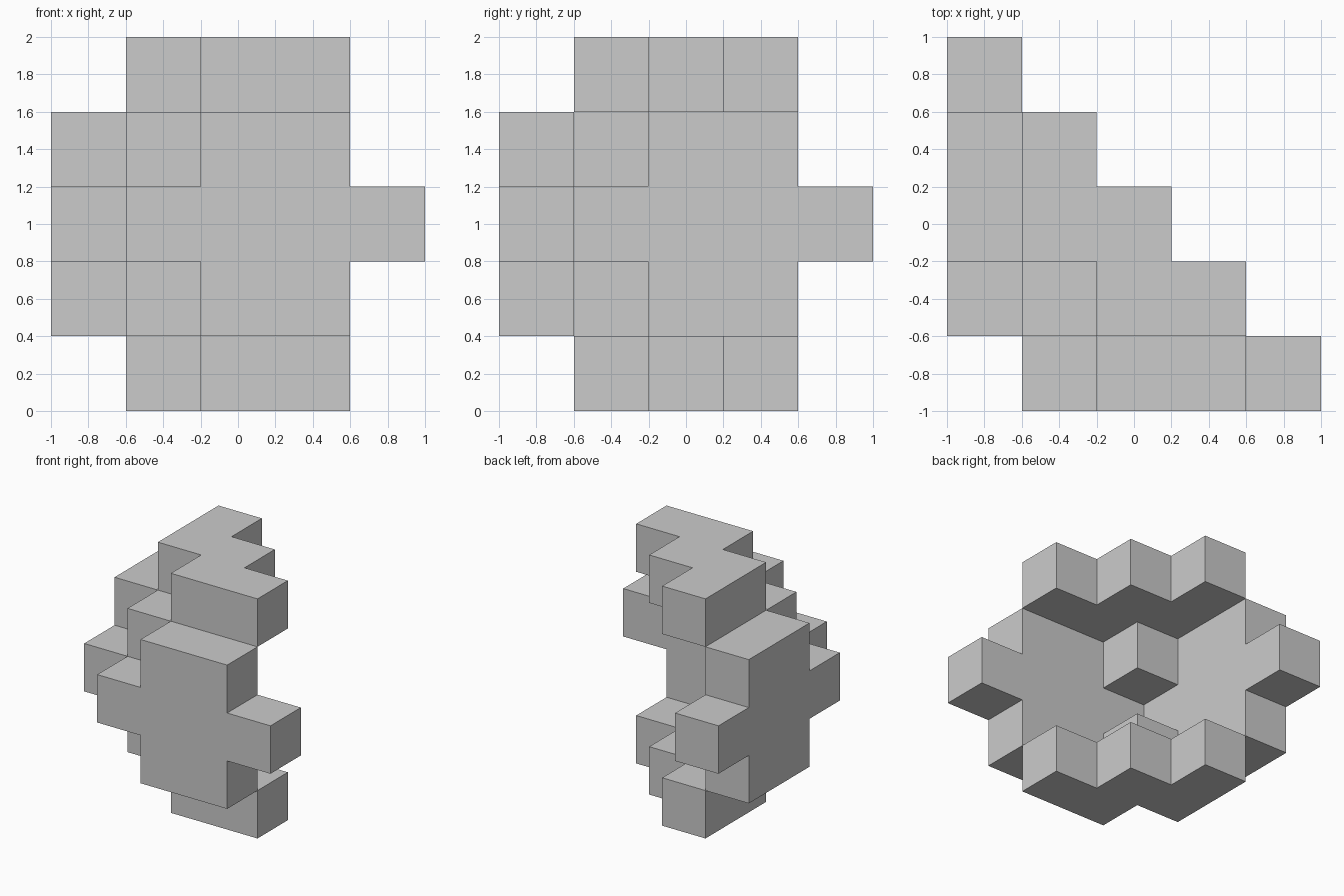
import bpy, bmesh, math
from mathutils import Vector

if "Cube" in bpy.data.objects:
    bpy.data.objects.remove(bpy.data.objects["Cube"])

S = 0.4  # edge of one cube cell on a 5 x 5 x 5 grid

# Half of each layer, the rest follows by swapping x and y
cap = [(2, 1), (3, 1), (2, 2)]
shoulder = [(2, 0), (3, 0), (1, 1)]
middle = [(x, 0) for x in range(1, 5)]
layers = [cap, shoulder, middle, shoulder, cap]

cells = set()
for z, layer in enumerate(layers):
    for a, b in layer:
        cells |= {(a, b, z), (b, a, z)}


def add_side(bm, cell, d):
    """One outward facing square of a cell."""
    n = Vector(d)
    u = Vector((d[1], d[2], d[0]))
    v = n.cross(u)
    c = Vector(cell) + Vector((-2, -2, 0.5)) + n * 0.5
    corners = [c + (u * i + v * j) * 0.5
               for i, j in ((-1, -1), (1, -1), (1, 1), (-1, 1))]
    bm.faces.new([bm.verts.new(p * S) for p in corners])


# Outer skin of the stepped block
directions = [(1, 0, 0), (-1, 0, 0), (0, 1, 0), (0, -1, 0), (0, 0, 1), (0, 0, -1)]
bm = bmesh.new()
for cell in sorted(cells):
    for d in directions:
        if tuple(p + q for p, q in zip(cell, d)) not in cells:
            add_side(bm, cell, d)

# Weld and merge coplanar squares
bmesh.ops.remove_doubles(bm, verts=bm.verts, dist=0.001)
bmesh.ops.dissolve_limit(bm, angle_limit=math.radians(1),
                         verts=bm.verts, edges=bm.edges)

mesh = bpy.data.meshes.new("stepped_block")
bm.to_mesh(mesh)
bm.free()
obj = bpy.data.objects.new("stepped_block", mesh)
bpy.context.collection.objects.link(obj)
